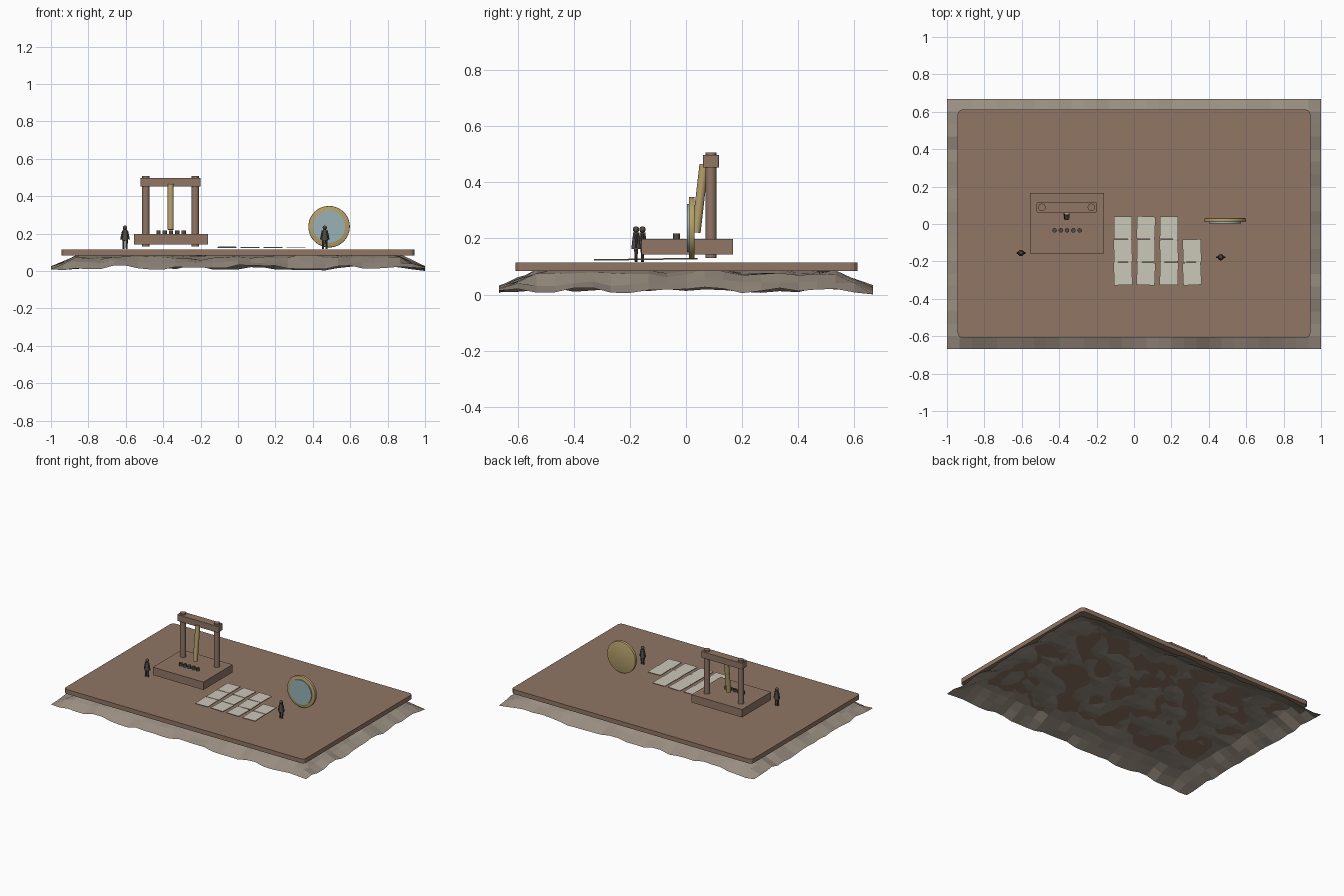
import bpy, bmesh, math, random
from mathutils import Vector, noise

random.seed(4)
cube = bpy.data.objects.get("Cube")
if cube:
    bpy.data.objects.remove(cube, do_unlink=True)


def material(name, r, g, b):
    m = bpy.data.materials.new(name)
    m.use_nodes = True
    m.diffuse_color = (r, g, b, 1)
    m.node_tree.nodes["Principled BSDF"].inputs["Base Color"].default_value = (r, g, b, 1)
    return m


CLAY = material("clay", 0.28, 0.18, 0.13)
ROCK = material("rock", 0.32, 0.27, 0.22)
GOLD = material("gold", 0.46, 0.35, 0.15)
GLASS = material("glass", 0.32, 0.45, 0.47)
PAPER = material("paper", 0.60, 0.57, 0.48)
DARK = material("dark", 0.08, 0.07, 0.06)


def add_object(name, bm, mat):
    mesh = bpy.data.meshes.new(name)
    bmesh.ops.recalc_face_normals(bm, faces=bm.faces)
    bm.to_mesh(mesh)
    bm.free()
    mesh.materials.append(mat)
    ob = bpy.data.objects.new(name, mesh)
    bpy.context.collection.objects.link(ob)
    return ob


def box(name, center, size, mat, corner=0.0, turn=0.0):
    """Box whose upright corners can be rounded."""
    bm = bmesh.new()
    bmesh.ops.create_cube(bm, size=1)
    bmesh.ops.scale(bm, vec=size, verts=bm.verts)
    if corner:
        upright = [e for e in bm.edges
                   if abs(e.verts[0].co.z - e.verts[1].co.z) > size[2] / 2]
        bmesh.ops.bevel(bm, geom=upright, offset=corner, segments=3,
                        profile=0.5, affect='EDGES')
    ob = add_object(name, bm, mat)
    ob.location = center
    ob.rotation_euler.z = turn
    return ob


def rod(name, start, end, r1, r2, mat, sides=12, rim=0.0):
    """Tapered cylinder running between two points."""
    a, b = Vector(start), Vector(end)
    bm = bmesh.new()
    bmesh.ops.create_cone(bm, cap_ends=True, segments=sides, radius1=r1,
                          radius2=r2, depth=(b - a).length)
    if rim:
        caps = {e for f in bm.faces if len(f.verts) > 4 for e in f.edges}
        bmesh.ops.bevel(bm, geom=list(caps), offset=rim, segments=2,
                        profile=0.5, affect='EDGES')
    ob = add_object(name, bm, mat)
    ob.location = (a + b) / 2
    ob.rotation_euler = (b - a).to_track_quat('Z', 'Y').to_euler()
    return ob


def smooth(ob):
    bpy.ops.object.select_all(action='DESELECT')
    ob.select_set(True)
    bpy.context.view_layer.objects.active = ob
    bpy.ops.object.shade_smooth_by_angle(angle=math.radians(40))


# Rugged open sheet of ground that droops around its rim
HALF_X, HALF_Y = 1.0, 0.667
bm = bmesh.new()
bmesh.ops.create_grid(bm, x_segments=30, y_segments=20, size=1)
for v in bm.verts:
    v.co.x *= HALF_X
    v.co.y *= HALF_Y
    inset = min(HALF_X - abs(v.co.x), HALF_Y - abs(v.co.y))
    rise = min(inset / 0.15, 1)
    bump = noise.noise(v.co * 7) * 0.02 + random.uniform(-0.005, 0.005)
    v.co.z = min(0.021 + 0.063 * rise + bump, 0.106)
lowest = min(v.co.z for v in bm.verts)
for v in bm.verts:
    v.co.z = max(v.co.z - lowest * (1 - v.co.z / 0.106), 0)
add_object("ground_sheet", bm, ROCK)

# Floor slab and raised dais
box("floor_slab", (0, 0.002, 0.099), (1.885, 1.22, 0.031), CLAY, corner=0.025)
box("dais", (-0.358, 0.004, 0.17), (0.396, 0.326, 0.056), CLAY)

# Frame with two posts and a lintel
for side, x in (("right", -0.493), ("left", -0.228)):
    smooth(rod(side + "_post", (x, 0.089, 0.131), (x, 0.089, 0.507),
               0.02, 0.02, CLAY, sides=16))
box("lintel", (-0.36, 0.089, 0.475), (0.32, 0.058, 0.044), CLAY, corner=0.008)

# Hanging rod and row of pegs
smooth(rod("hanging_rod", (-0.36, 0.036, 0.221), (-0.36, 0.064, 0.464),
           0.016, 0.016, GOLD, sides=16))
for i in range(5):
    x = -0.425 + i * 0.0335
    smooth(rod(f"peg_{i + 1}", (x, -0.034, 0.195), (x, -0.034, 0.217),
               0.012, 0.012, DARK, sides=14))

# Paving slabs in four columns, stepping down toward the front
for col in range(4):
    for row in range(1 if col == 3 else 0, 3):
        center = (-0.059 + col * 0.123, -0.02 - row * 0.123,
                  0.1285 - row * 0.0015 - col * 0.0006)
        box(f"paving_{col + 1}_{row + 1}", center, (0.098, 0.121, 0.003),
            PAPER, turn=random.uniform(-0.05, 0.05))

# Round mirror
smooth(rod("mirror_frame", (0.487, 0.010, 0.237), (0.487, 0.031, 0.237),
           0.111, 0.111, GOLD, sides=48, rim=0.004))
smooth(rod("mirror_glass", (0.487, 0.003, 0.237), (0.487, 0.014, 0.237),
           0.086, 0.086, GLASS, sides=48))


# Standing figures
def figure(name, x, y):
    def at(dx, z):
        return (x + dx, y, z)
    bm = bmesh.new()
    bmesh.ops.create_uvsphere(bm, u_segments=12, v_segments=8, radius=0.0115)
    head = add_object(name + "_head", bm, DARK)
    head.location = at(0, 0.232)
    smooth(head)
    torso = rod(name + "_torso", at(0, 0.163), at(0, 0.222), 0.017, 0.010, DARK)
    smooth(torso)
    for label, s in (("right", -1), ("left", 1)):
        smooth(rod(f"{name}_{label}_arm", at(s * 0.011, 0.216),
                   at(s * 0.022, 0.168), 0.005, 0.004, DARK, sides=8))
        smooth(rod(f"{name}_{label}_leg", at(s * 0.008, 0.17),
                   at(s * 0.009, 0.117), 0.007, 0.005, DARK, sides=8))


figure("right_figure", -0.604, -0.155)
figure("left_figure", 0.464, -0.178)
